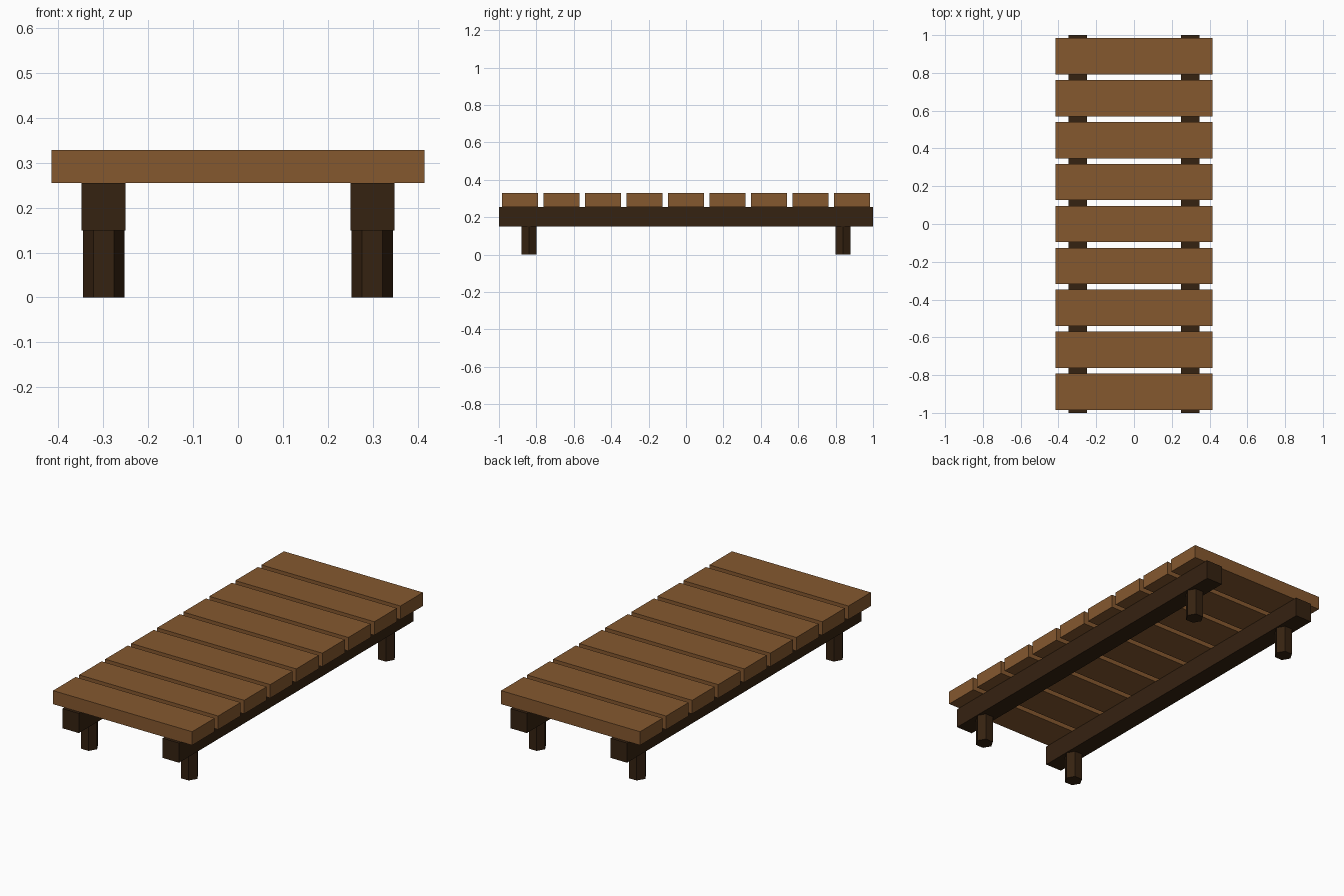
import bpy, bmesh, math

if "Cube" in bpy.data.objects:
    bpy.data.objects.remove(bpy.data.objects["Cube"])


def material(name, rgb):
    m = bpy.data.materials.new(name)
    m.diffuse_color = (*rgb, 1.0)
    m.use_nodes = True
    m.node_tree.nodes["Principled BSDF"].inputs["Base Color"].default_value = m.diffuse_color
    return m


plank_wood = material("plank wood", (0.235, 0.098, 0.028))
dark_wood = material("dark wood", (0.036, 0.016, 0.0055))


def prism(name, outline, z0, z1, mat):
    """Extrude a counter-clockwise xy outline from z0 to z1."""
    bm = bmesh.new()
    low = [bm.verts.new((x, y, z0)) for x, y in outline]
    high = [bm.verts.new((x, y, z1)) for x, y in outline]
    bm.faces.new(low[::-1])
    bm.faces.new(high)
    n = len(outline)
    for i in range(n):
        j = (i + 1) % n
        bm.faces.new((low[i], low[j], high[j], high[i]))
    mesh = bpy.data.meshes.new(name)
    bm.to_mesh(mesh)
    bm.free()
    mesh.materials.append(mat)
    obj = bpy.data.objects.new(name, mesh)
    bpy.context.collection.objects.link(obj)
    return obj


def rect(cx, cy, w, d):
    return [(cx + sx * w / 2, cy + sy * d / 2)
            for sx, sy in ((-1, -1), (1, -1), (1, 1), (-1, 1))]


def hexagon(cx, cy, r):
    return [(cx + r * math.cos(k * math.pi / 3), cy + r * math.sin(k * math.pi / 3))
            for k in range(6)]


# Nine cross planks
for i in range(9):
    prism(f"plank_{i + 1}", rect(0, (i - 4) * 0.222, 0.83, 0.192), 0.255, 0.328, plank_wood)

# Two long beams, each on two six-sided legs
for side, sx in (("left", -1), ("right", 1)):
    prism(f"{side}_beam", rect(sx * 0.299, 0, 0.098, 2.0), 0.149, 0.255, dark_wood)
    for end, sy in (("front", -1), ("back", 1)):
        prism(f"{end}_{side}_leg", hexagon(sx * 0.299, sy * 0.84, 0.046), 0.0, 0.149, dark_wood)
